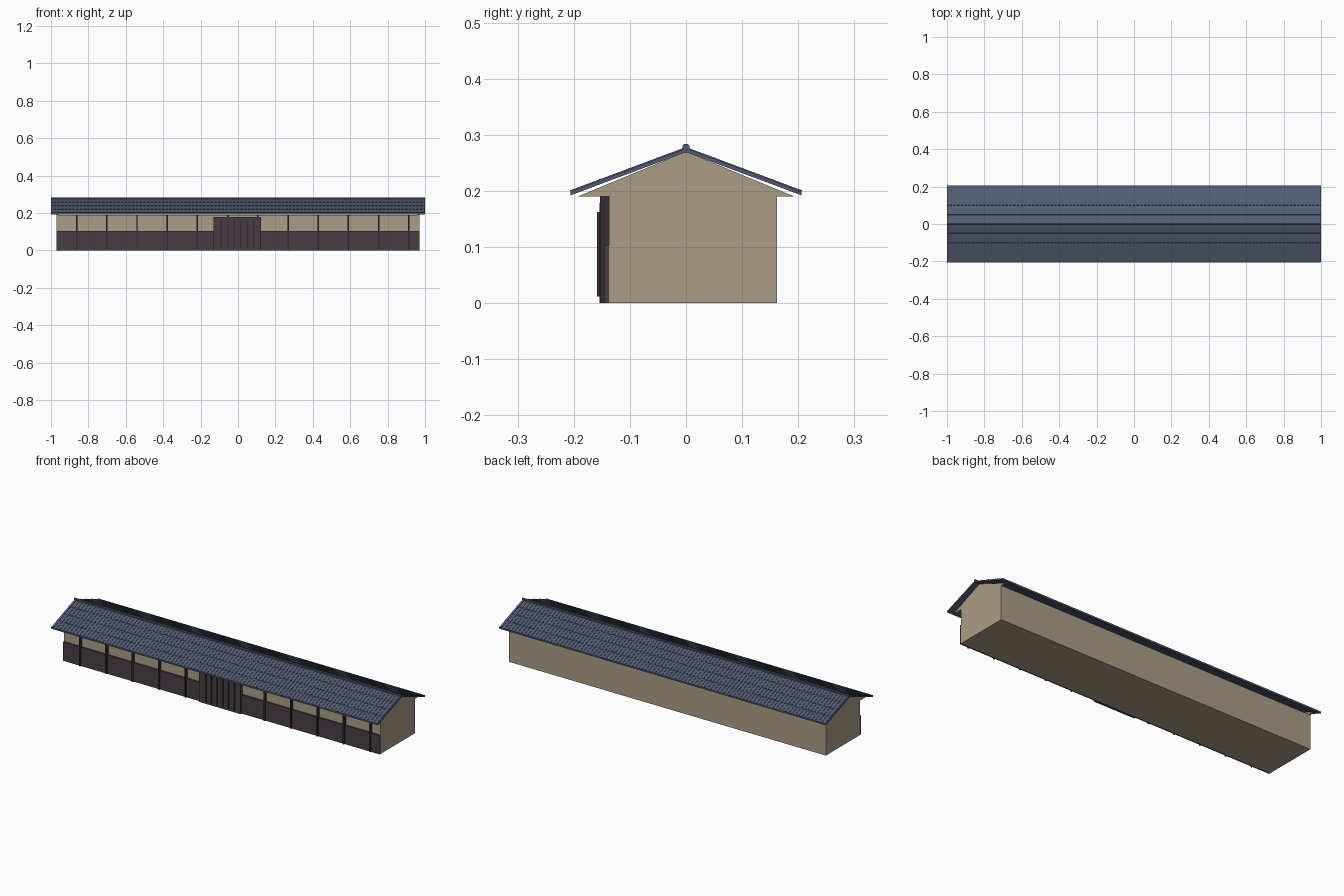
import bpy, bmesh
from math import atan2, hypot
from mathutils import Matrix

if "Cube" in bpy.data.objects:
    bpy.data.objects.remove(bpy.data.objects["Cube"])


def material(name, rgb):
    m = bpy.data.materials.new(name)
    m.diffuse_color = (*rgb, 1)
    m.use_nodes = True
    m.node_tree.nodes["Principled BSDF"].inputs["Base Color"].default_value = m.diffuse_color
    return m


PLASTER = material("plaster", (0.40, 0.34, 0.24))
WOOD = material("dark_wood", (0.065, 0.048, 0.058))
POST = material("post_wood", (0.035, 0.027, 0.032))
TILE = material("roof_tile", (0.085, 0.105, 0.165))


def finish(name, bm, mat):
    bmesh.ops.recalc_face_normals(bm, faces=bm.faces)
    me = bpy.data.meshes.new(name)
    bm.to_mesh(me)
    bm.free()
    me.materials.append(mat)
    ob = bpy.data.objects.new(name, me)
    bpy.context.collection.objects.link(ob)
    return ob


def boxes(name, ranges, mat, matrix=Matrix()):
    """One object made of boxes given as (x0, x1, y0, y1, z0, z1)."""
    bm = bmesh.new()
    for x0, x1, y0, y1, z0, z1 in ranges:
        place = Matrix.Translation(((x0 + x1) / 2, (y0 + y1) / 2, (z0 + z1) / 2))
        size = Matrix.Diagonal((x1 - x0, y1 - y0, z1 - z0, 1))
        bmesh.ops.create_cube(bm, size=1, matrix=matrix @ place @ size)
    return finish(name, bm, mat)


def prism(name, profile, x0, x1, mat):
    """Extrude a (y, z) profile along x."""
    bm = bmesh.new()
    face = bm.faces.new([bm.verts.new((x0, y, z)) for y, z in profile])
    out = bmesh.ops.extrude_face_region(bm, geom=[face])
    bmesh.ops.translate(bm, vec=(x1 - x0, 0, 0),
                        verts=[v for v in out["geom"] if isinstance(v, bmesh.types.BMVert)])
    return finish(name, bm, mat)


# Main walls and front wainscot
W = 0.97
boxes("walls", [(-W, W, -0.1375, 0.1625, 0, 0.19)], PLASTER)
boxes("wainscot", [(-W, W, -0.146, -0.1375, 0, 0.104)], WOOD)

# Evenly spaced front posts
boxes("front_posts", [(x - 0.004, x + 0.004, -0.153, -0.1375, 0, 0.19)
                      for x in (-0.863 + 0.1615 * i for i in range(12))], POST)

# Entrance door with vertical slats
boxes("door_panel", [(-0.13, 0.124, -0.1545, -0.1375, 0, 0.178)], WOOD)
boxes("door_slats", [(x - 0.004, x + 0.004, -0.159, -0.154, 0.012, 0.162)
                     for x in (-0.09 + 0.035 * i for i in range(6))], POST)

# Gable ends
for side, x0, x1 in (("left", -W, -W + 0.01), ("right", W - 0.01, W)):
    prism(side + "_gable", [(-0.193, 0.19), (0.193, 0.19), (0, 0.27)], x0, x1, PLASTER)

# Roof slopes, each with ribs running down it and course strips along it
EAVE_Y, EAVE_Z, RIDGE_Z = 0.206, 0.199, 0.276
slope_len = hypot(EAVE_Y, RIDGE_Z - EAVE_Z)
angle = atan2(RIDGE_Z - EAVE_Z, EAVE_Y)
RIBS = 100
for name, s in (("front", -1), ("back", 1)):
    prism(name + "_roof", [(0, RIDGE_Z), (s * EAVE_Y, EAVE_Z),
                           (s * EAVE_Y, EAVE_Z - 0.007), (0, RIDGE_Z - 0.007)], -1, 1, TILE)
    # local frame: y runs down the slope from the ridge, z is the roof normal
    frame = Matrix.Translation((0, 0, RIDGE_Z)) @ Matrix.Rotation(-s * angle, 4, "X")
    ribs = []
    for i in range(RIBS):
        x = -1 + (i + 0.5) * 2 / RIBS
        ribs.append((x - 0.004, x + 0.004, *sorted((0, s * slope_len)), -0.001, 0.002))
    boxes(name + "_roof_ribs", ribs, TILE, frame)
    courses = [(-1, 1, *sorted((s * (d - 0.003), s * d)), -0.001, 0.0025)
               for d in (slope_len * k / 4 for k in range(1, 5))]
    boxes(name + "_roof_courses", courses, TILE, frame)

# Ridge cap
prism("ridge_cap", [(-0.006, 0.272), (0.006, 0.272), (0.006, 0.281), (0.003, 0.284),
                    (-0.003, 0.284), (-0.006, 0.281)], -1, 1, TILE)
